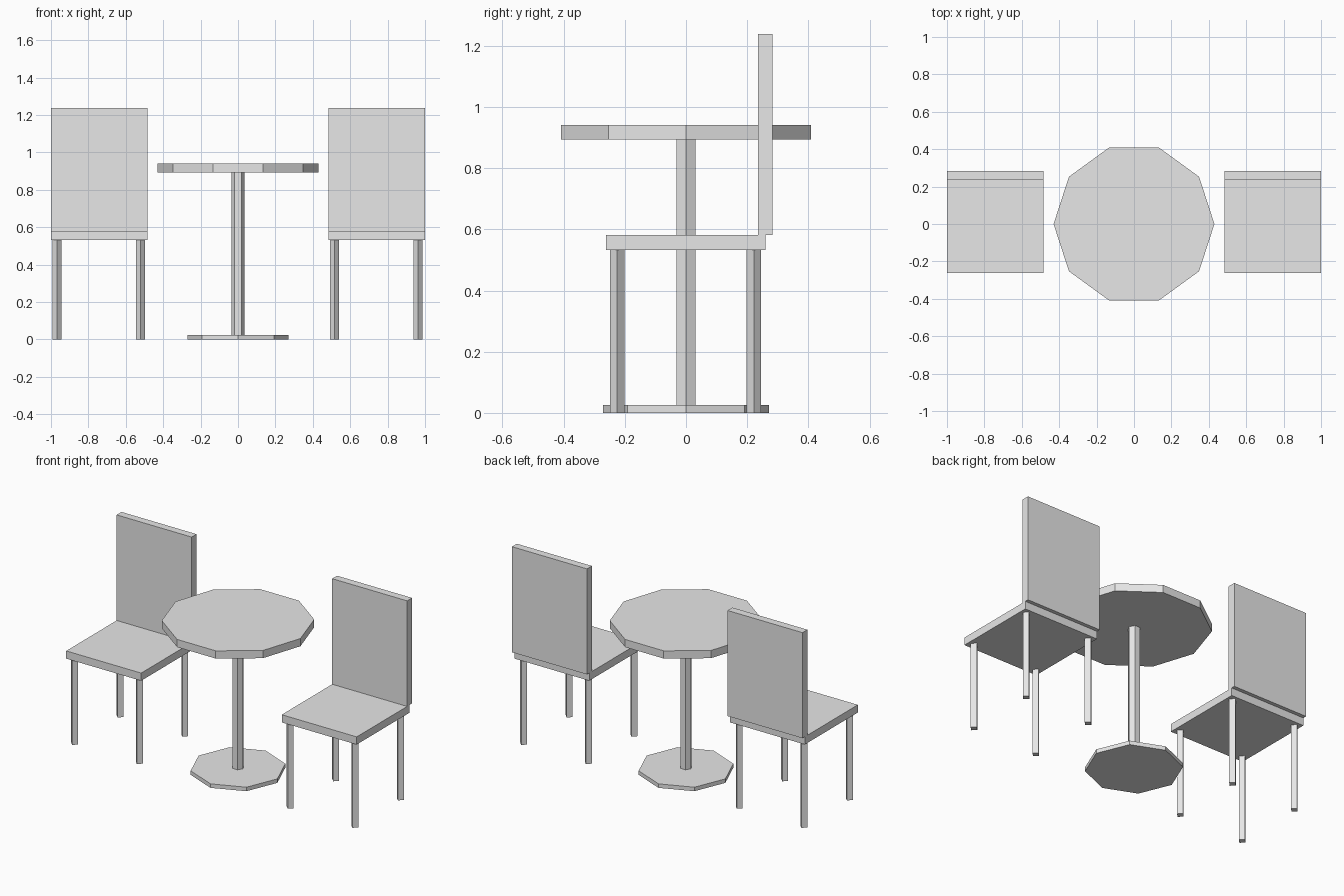
import bpy
import math

cube = bpy.data.objects.get("Cube")
if cube:
    bpy.data.objects.remove(cube, do_unlink=True)

# Single flat colour
grey = bpy.data.materials.new("light_grey")
grey.use_nodes = True
colour = (0.8, 0.8, 0.8, 1)
grey.diffuse_color = colour
grey.node_tree.nodes["Principled BSDF"].inputs["Base Color"].default_value = colour


def finish(name):
    obj = bpy.context.object
    obj.name = name
    obj.data.materials.append(grey)
    return obj


def box(name, x, y, z):
    """Box spanning the given (low, high) ranges."""
    spans = (x, y, z)
    bpy.ops.mesh.primitive_cube_add(size=1, location=[(a + b) / 2 for a, b in spans])
    obj = finish(name)
    for v in obj.data.vertices:
        v.co = [c * (b - a) for c, (a, b) in zip(v.co, spans)]
    return obj


def prism(name, sides, radius, x, y, low, high):
    """Upright prism with a corner on the x axis."""
    bpy.ops.mesh.primitive_cylinder_add(
        vertices=sides, radius=radius, depth=high - low,
        location=(x, y, (low + high) / 2), rotation=(0, 0, math.pi / 2))
    return finish(name)


# Round table
prism("table_base", 8, 0.271, 0, 0, 0, 0.025)
prism("table_post", 6, 0.035, 0, 0, 0.025, 0.893)
prism("table_top", 10, 0.43, 0, 0, 0.893, 0.941)

# Two matching chairs, one on each side
for side, cx in (("right", -0.742), ("left", 0.742)):
    width = (cx - 0.258, cx + 0.258)
    box(f"{side}_chair_seat", width, (-0.261, 0.26), (0.533, 0.581))
    box(f"{side}_chair_back", width, (0.235, 0.283), (0.581, 1.238))
    for end, y in (("front", -0.225), ("back", 0.222)):
        for edge, dx in (("right", -0.225), ("left", 0.22)):
            prism(f"{side}_chair_{end}_{edge}_leg", 4, 0.024, cx + dx, y, 0, 0.533)
